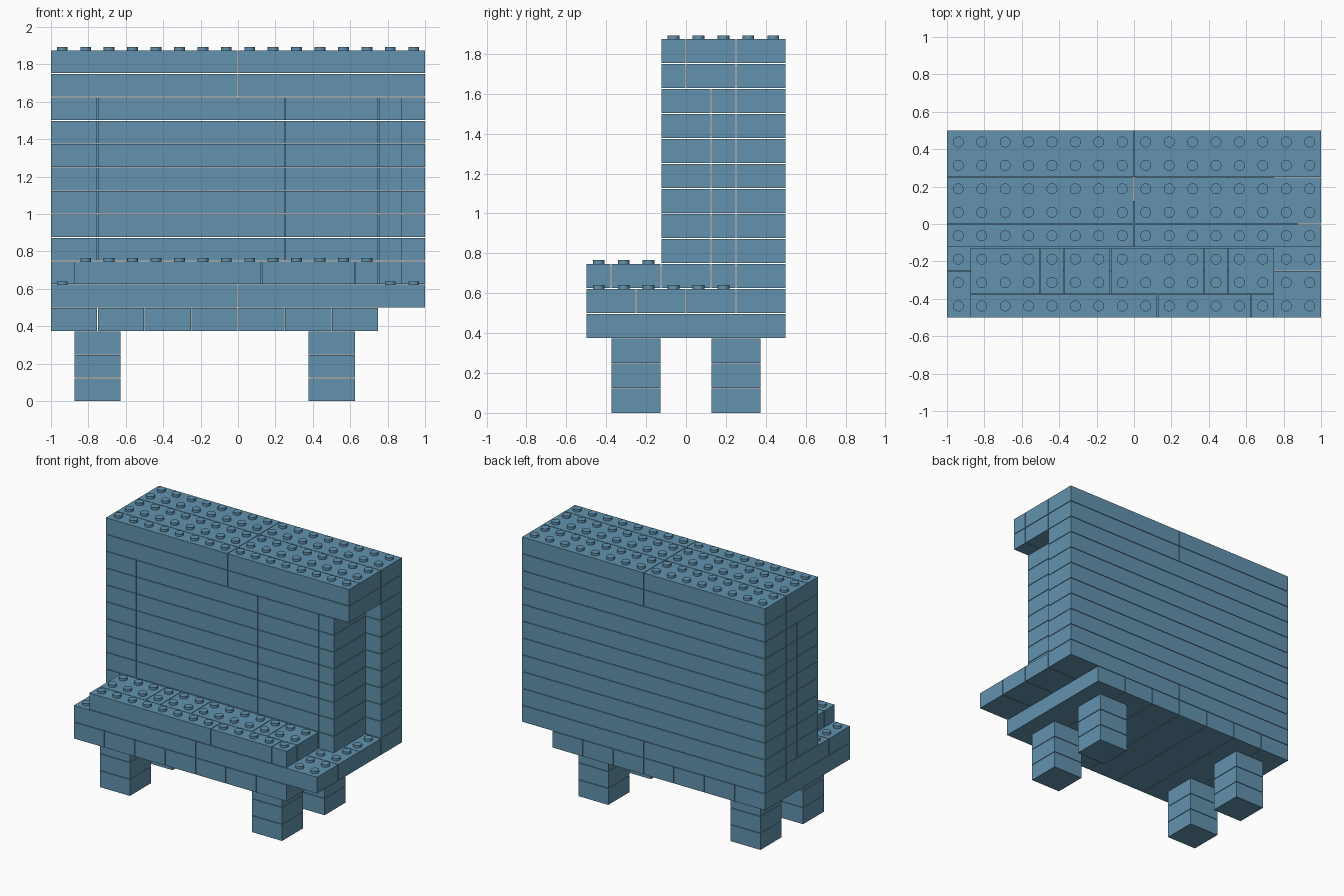
import bpy
import bmesh
import math
from mathutils import Matrix, Vector

if "Cube" in bpy.data.objects:
    bpy.data.objects.remove(bpy.data.objects["Cube"])

P = 0.12525                    # brick module
GAP = 0.004                    # play between neighbouring bricks
STUD_R, STUD_H = 0.029, 0.0185

blue = bpy.data.materials.new("dusty blue")
blue.diffuse_color = (0.122, 0.290, 0.424, 1)
blue.use_nodes = True
blue.node_tree.nodes["Principled BSDF"].inputs["Base Color"].default_value = blue.diffuse_color


def corner(i, j, k):
    """Grid cell to world position of its low corner."""
    return Vector((-1 + i * P, -0.5 + GAP / 4 + j * P, k * P))


def finish(name, bm):
    bmesh.ops.recalc_face_normals(bm, faces=bm.faces)
    mesh = bpy.data.meshes.new(name)
    bm.to_mesh(mesh)
    bm.free()
    mesh.materials.append(blue)
    ob = bpy.data.objects.new(name, mesh)
    bpy.context.collection.objects.link(ob)
    return ob


def bricks(name, layers, footprints):
    """Bricks with footprints (i0, i1, j0, j1) repeated on each layer."""
    bm = bmesh.new()
    for k in layers:
        for i0, i1, j0, j1 in footprints:
            lo = corner(i0, j0, k)
            hi = corner(i1, j1, k + 1) - Vector((GAP, GAP, GAP))
            size = hi - lo
            mat = Matrix.Translation((lo + hi) / 2) @ Matrix.Diagonal((*size, 1))
            bmesh.ops.create_cube(bm, size=1, matrix=mat)
    return finish(name, bm)


def row(splits, j0, j1):
    """Row of bricks divided at the given x positions."""
    return [(a, b, j0, j1) for a, b in zip(splits, splits[1:])]


def studs(name, k, cells):
    """Round studs on top of layer k."""
    bm = bmesh.new()
    for i, j in cells:
        pos = corner(i + 0.5, j + 0.5, k + 1)
        pos += Vector((-GAP / 2, -GAP / 2, -GAP + STUD_H / 2))
        bmesh.ops.create_cone(bm, cap_ends=True, segments=20, radius1=STUD_R,
                              radius2=STUD_R, depth=STUD_H,
                              matrix=Matrix.Translation(pos))
    ob = finish(name, bm)
    ob.data.shade_smooth()
    bpy.ops.object.select_all(action='DESELECT')
    ob.select_set(True)
    bpy.context.view_layer.objects.active = ob
    bpy.ops.object.shade_smooth_by_angle(angle=math.radians(40))


# Four legs of three bricks each
for side, i in (("left", 1), ("right", 11)):
    for end, j in (("front", 1), ("back", 5)):
        bricks(f"{end}_{side}_leg", range(3), [(i, i + 2, j, j + 2)])

# Underframe of crosswise bricks, then base of lengthwise bricks
bricks("underframe", [3], row(range(0, 15, 2), 0, 8))
bricks("base", [4], [b for j in range(0, 8, 2) for b in row((0, 8, 16), j, j + 2)])

# Raised seat
bricks("seat", [5], row((1, 9, 13, 14), 0, 1) + row((1, 4, 5, 7, 11, 12, 14), 1, 3))

# Backrest: inner wall stops short on the right, outer wall is full width
bricks("backrest_front", range(5, 13),
       row((0, 2, 10, 14, 15), 3, 5) + row((0, 8, 15), 5, 6))
bricks("backrest_back", range(5, 13), [(0, 16, 6, 8)])

# Top cap overhanging the notch
bricks("top_cap", (13, 14),
       [b for j0, j1 in ((3, 4), (4, 6), (6, 8)) for b in row((0, 8, 16), j0, j1)])

# Exposed studs
studs("top_studs", 14, [(i, j) for i in range(16) for j in range(3, 8)])
studs("seat_studs", 5, [(i, j) for i in range(1, 14) for j in range(3)])
studs("base_studs", 4, [(i, j) for i in (0, 14, 15) for j in range(3)]
      + [(15, j) for j in range(3, 6)])
